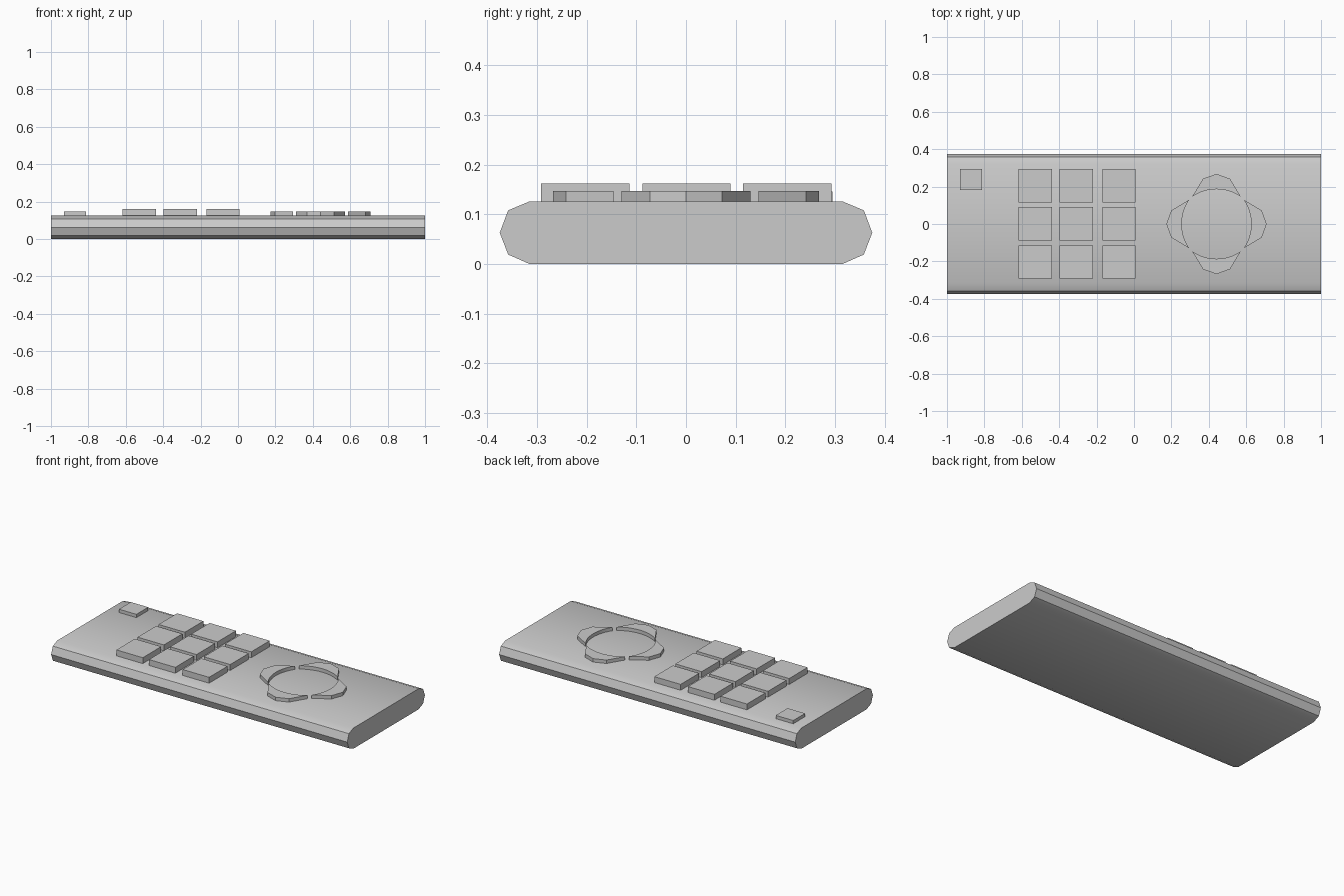
import bpy, bmesh, math

if "Cube" in bpy.data.objects:
    bpy.data.objects.remove(bpy.data.objects["Cube"])

TOP = 0.126


def prism(name, pts, z0, z1, smooth=False):
    """Extrude a closed xy outline from z0 to z1."""
    bm = bmesh.new()
    face = bm.faces.new([bm.verts.new((x, y, z0)) for x, y in pts])
    ext = bmesh.ops.extrude_face_region(bm, geom=[face])
    verts = [g for g in ext["geom"] if isinstance(g, bmesh.types.BMVert)]
    bmesh.ops.translate(bm, verts=verts, vec=(0, 0, z1 - z0))
    return finish(name, bm, smooth)


def finish(name, bm, smooth):
    bmesh.ops.recalc_face_normals(bm, faces=bm.faces)
    mesh = bpy.data.meshes.new(name)
    bm.to_mesh(mesh)
    bm.free()
    ob = bpy.data.objects.new(name, mesh)
    bpy.context.collection.objects.link(ob)
    if smooth:
        bpy.ops.object.select_all(action='DESELECT')
        ob.select_set(True)
        bpy.context.view_layer.objects.active = ob
        bpy.ops.object.shade_smooth_by_angle(angle=math.radians(30))
    return ob


def button(name, x, y, w, d, top):
    pts = [(x + sx * w / 2, y + sy * d / 2)
           for sx, sy in ((-1, -1), (1, -1), (1, 1), (-1, 1))]
    return prism(name, pts, TOP - 0.01, top)


# Casing: rounded cross-section in yz, extruded along x
profile = [(0.315, 0.0), (0.358, 0.019), (0.375, 0.063), (0.358, 0.108), (0.315, TOP)]
profile += [(-y, z) for y, z in reversed(profile)]
bm = bmesh.new()
face = bm.faces.new([bm.verts.new((-1, y, z)) for y, z in profile])
ext = bmesh.ops.extrude_face_region(bm, geom=[face])
bmesh.ops.translate(bm, vec=(2, 0, 0),
                    verts=[g for g in ext["geom"] if isinstance(g, bmesh.types.BMVert)])
finish("casing", bm, True)

# Keypad
for i, x in enumerate((-0.528, -0.308, -0.08)):
    for j, y in enumerate((-0.203, 0.001, 0.204)):
        button(f"key_{i}_{j}", x, y, 0.178, 0.178, 0.162)

# Power button
button("power_button", -0.872, 0.238, 0.118, 0.114, 0.146)

# Direction ring: four crescents around an open centre
outer = [(0.13, 0.146), (0.072, 0.242), (0.0, 0.268),
         (-0.072, 0.242), (-0.13, 0.146)]
half, sag = 0.13, 0.04
R = (half ** 2 + sag ** 2) / (2 * sag)
a = math.asin(half / R)
inner = []
for k in range(1, 12):
    t = -a + 2 * a * k / 12
    inner.append((R * math.sin(t), 0.146 + sag - R + R * math.cos(t)))
for q, side in enumerate(("up", "left", "down", "right")):
    c, s = math.cos(q * math.pi / 2), math.sin(q * math.pi / 2)
    pts = [(0.441 + c * x - s * y, s * x + c * y) for x, y in outer + inner]
    prism(f"arrow_{side}", pts, TOP - 0.01, 0.147, True)
